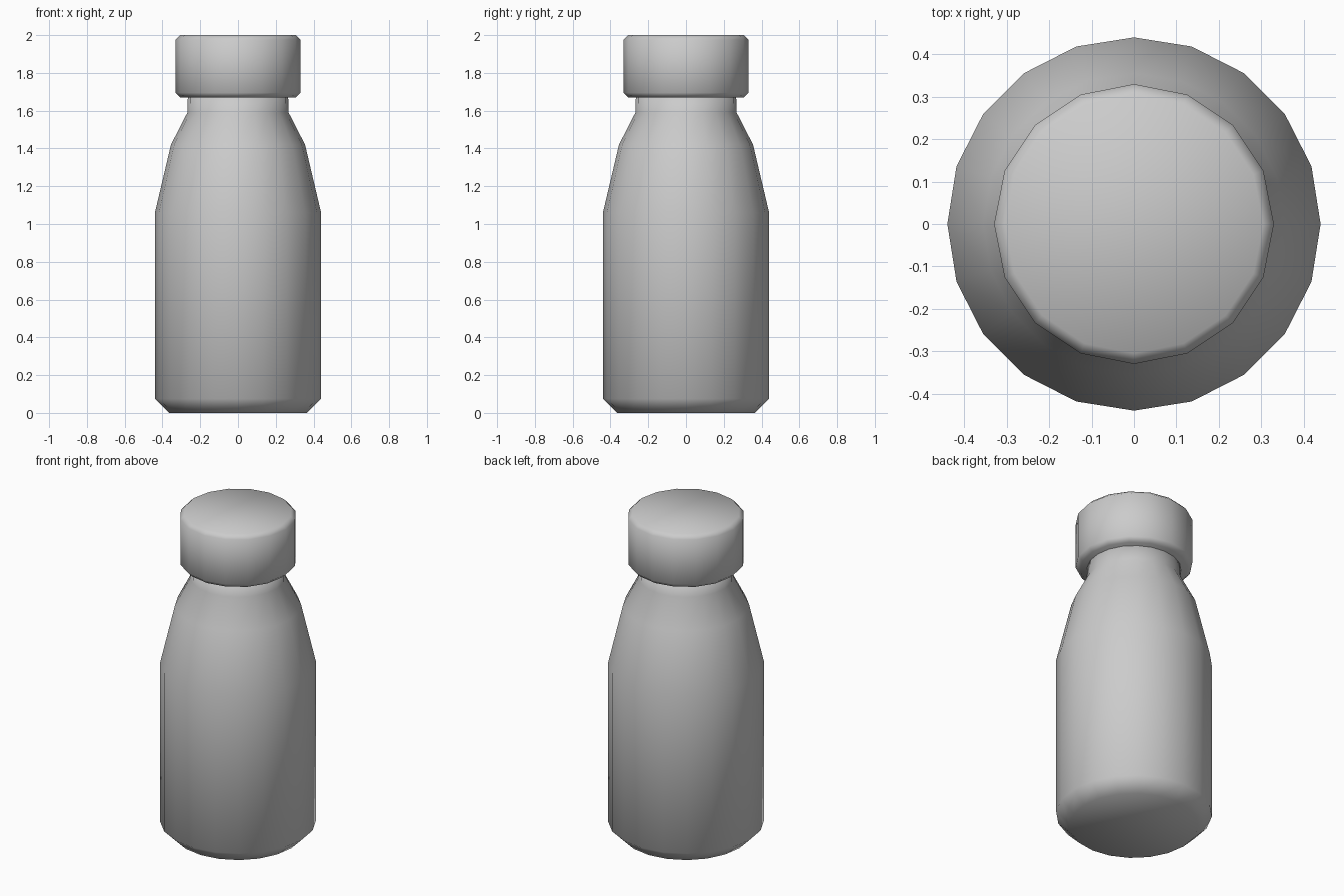
import bpy, bmesh
from math import cos, sin, tau

if "Cube" in bpy.data.objects:
    bpy.data.objects.remove(bpy.data.objects["Cube"])


def lathe(name, profile, sides):
    """Revolve (radius, z) points about z and close both ends with flat faces."""
    bm = bmesh.new()
    rings = [[bm.verts.new((r * cos(tau * i / sides), r * sin(tau * i / sides), z))
              for i in range(sides)] for r, z in profile]
    for low, high in zip(rings, rings[1:]):
        for i in range(sides):
            j = (i + 1) % sides
            bm.faces.new((low[i], low[j], high[j], high[i]))
    bm.faces.new(rings[0][::-1])
    bm.faces.new(rings[-1])
    for f in bm.faces:
        f.smooth = True
    mesh = bpy.data.meshes.new(name)
    bm.to_mesh(mesh)
    bm.free()
    obj = bpy.data.objects.new(name, mesh)
    bpy.context.collection.objects.link(obj)
    return obj


# Bottle body: chamfered base, straight wall, tapering shoulder, neck
lathe("bottle_body", [(0.365, 0), (0.44, 0.075), (0.44, 1.06), (0.355, 1.42),
                      (0.268, 1.59), (0.265, 1.70)], 20)

# Cap: short cylinder with chamfered rims
lathe("cap", [(0.305, 1.67), (0.33, 1.695), (0.33, 1.975), (0.305, 2.0)], 16)
